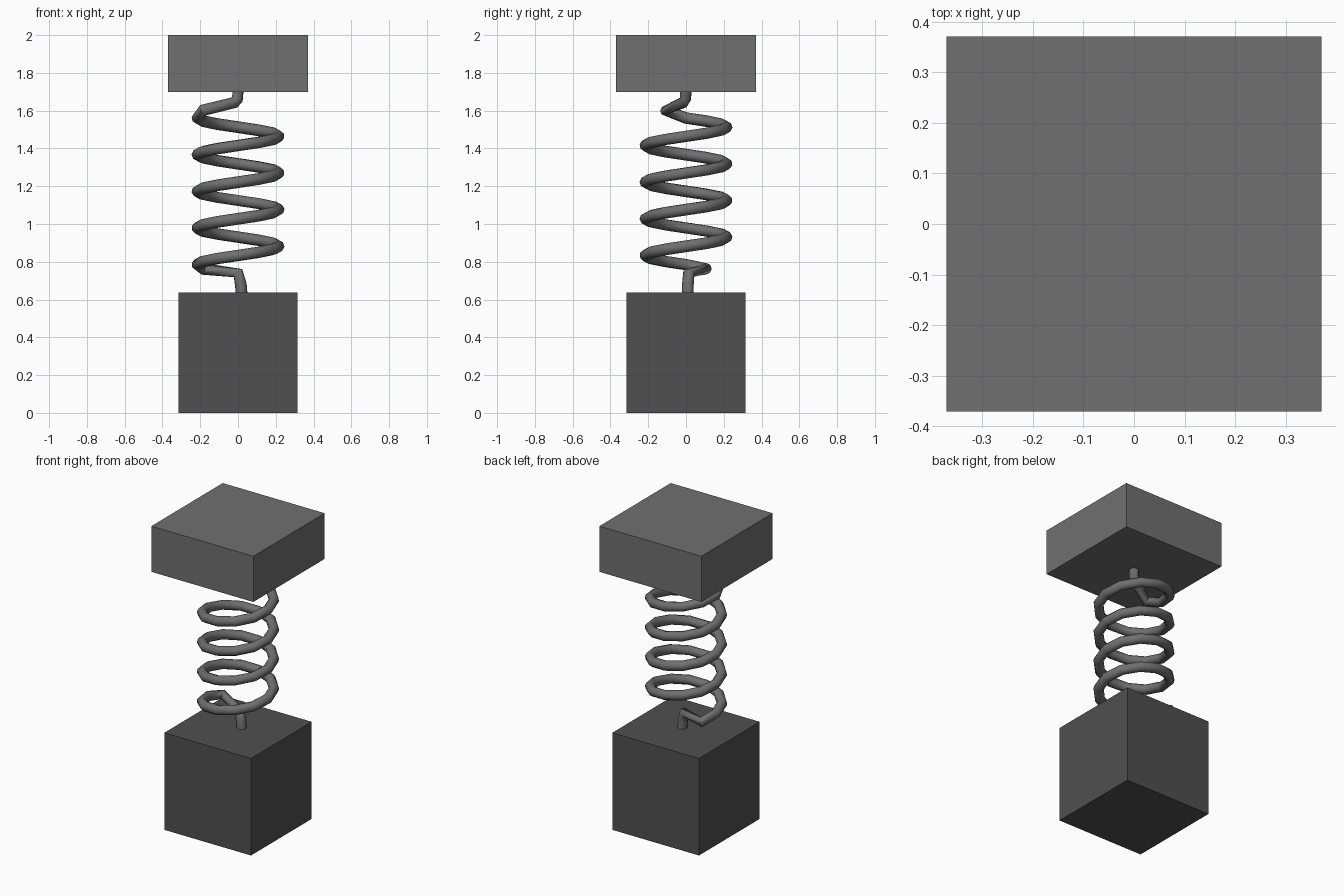
import bpy
from math import cos, sin, radians

if "Cube" in bpy.data.objects:
    bpy.data.objects.remove(bpy.data.objects["Cube"])


def grey(name, v):
    m = bpy.data.materials.new(name)
    m.diffuse_color = (v, v, v, 1)
    m.use_nodes = True
    m.node_tree.nodes["Principled BSDF"].inputs["Base Color"].default_value = m.diffuse_color
    return m


def block(name, half, z0, z1, mat):
    bpy.ops.mesh.primitive_cube_add(size=1, location=(0, 0, (z0 + z1) / 2))
    o = bpy.context.object
    o.name = name
    o.scale = (2 * half, 2 * half, z1 - z0)
    bpy.ops.object.transform_apply(location=False, rotation=False, scale=True)
    o.data.materials.append(mat)
    return o


light = grey("mid_grey", 0.16)
dark = grey("dark_grey", 0.08)

# Lower and upper blocks
block("lower_block", 0.315, 0, 0.637, dark)
block("upper_block", 0.37, 1.70, 2.0, light)

# Coil path: bottom hook, right-handed helix in 30 degree steps, top hook
R, pitch, steps = 0.215, 0.194, 50
pts = [(0.02, 0.01, 0.62), (0.015, 0.01, 0.68), (0.0, 0.015, 0.74)]
for i in range(steps + 1):
    a = radians(150 + 30 * i)
    z = 0.785 + pitch * (i - 1) / 12
    if i == 0:
        z = 0.762
    if i == steps:
        z = 1.602
    pts.append((R * cos(a), R * sin(a), z))
pts += [(-0.02, -0.015, 1.643), (-0.003, -0.003, 1.662), (0, 0, 1.71)]

# Spring wire
cu = bpy.data.curves.new("spring", 'CURVE')
cu.dimensions = '3D'
cu.bevel_depth = 0.031
cu.bevel_resolution = 2
sp = cu.splines.new('POLY')
sp.points.add(len(pts) - 1)
for p, co in zip(sp.points, pts):
    p.co = (*co, 1)
sp.use_smooth = True
cu.use_fill_caps = True
spring = bpy.data.objects.new("spring", cu)
bpy.context.collection.objects.link(spring)
cu.materials.append(light)

bpy.ops.object.select_all(action='DESELECT')
spring.select_set(True)
bpy.context.view_layer.objects.active = spring
bpy.ops.object.convert(target='MESH')
bpy.ops.object.shade_smooth_by_angle(angle=radians(60))
